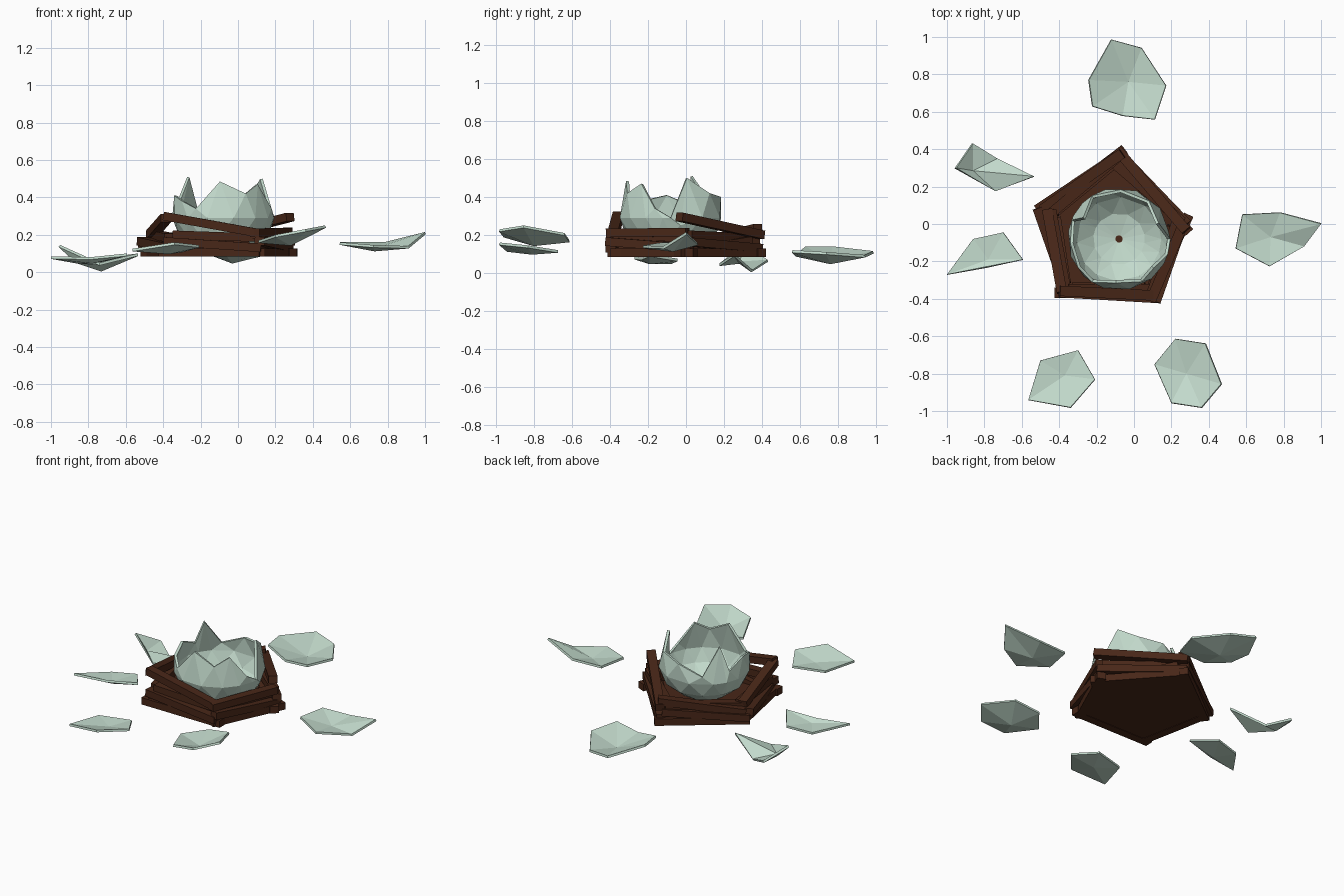
import bpy, bmesh, random
from math import sin, cos, radians, sqrt
from mathutils import Vector

if "Cube" in bpy.data.objects:
    bpy.data.objects.remove(bpy.data.objects["Cube"])
random.seed(4)


def material(name, color):
    m = bpy.data.materials.new(name)
    m.diffuse_color = (*color, 1)
    m.use_nodes = True
    m.node_tree.nodes["Principled BSDF"].inputs["Base Color"].default_value = m.diffuse_color
    return m


WOOD = material("dark_wood", (0.065, 0.02, 0.009))
SHELL = material("pale_shell", (0.55, 0.71, 0.61))


def add_object(name, bm, mat, thickness=0):
    mesh = bpy.data.meshes.new(name)
    bm.to_mesh(mesh)
    bm.free()
    mesh.materials.append(mat)
    ob = bpy.data.objects.new(name, mesh)
    bpy.context.collection.objects.link(ob)
    if thickness:
        mod = ob.modifiers.new("thickness", 'SOLIDIFY')
        mod.thickness = thickness
        mod.offset = -1
    return ob


def stick(name, a, b, width=0.055, height=0.045, roll=0):
    a, b = Vector(a), Vector(b)
    bm = bmesh.new()
    bmesh.ops.create_cube(bm, size=1)
    bmesh.ops.scale(bm, vec=((b - a).length, width, height), verts=bm.verts)
    ob = add_object(name, bm, WOOD)
    ob.rotation_mode = 'QUATERNION'
    ob.rotation_quaternion = (b - a).to_track_quat('X', 'Z')
    ob.rotation_quaternion.rotate(Vector((0, 0, 1)).rotation_difference(Vector((0, sin(roll), cos(roll)))))
    ob.location = (a + b) / 2


# Nest: stacked sticks along the sides of a pentagon
corners = [Vector(c) for c in ((-0.49, 0.07), (-0.38, -0.36), (0.10, -0.40), (0.28, 0.0), (-0.09, 0.39))]
middle = sum(corners, Vector((0, 0))) / 5
top_z = [(0.20, 0.29), (0.30, 0.21), (0.21, 0.215), (0.295, 0.20), (0.235, 0.16)]
for i in range(5):
    a0, b0 = corners[i], corners[(i + 1) % 5]
    # start z, end z, shrink towards the middle, overshoot past the corners
    layers = [(0.105, 0.105, 0.97, 0.06), (0.11, 0.17, 0.87, 0.02), (0.165, 0.13, 1.0, 0.03),
              (0.20, 0.185, 0.90, 0.04), (*top_z[i], 0.97, 0.05)]
    for j, (za, zb, shrink, over) in enumerate(layers):
        a, b = middle.lerp(a0, shrink), middle.lerp(b0, shrink)
        d = (b - a).normalized()
        n = Vector((d.y, -d.x)) * random.uniform(-0.025, 0.025)
        a, b = a - d * (over + random.uniform(-0.05, 0)) + n, b + d * (over + random.uniform(-0.05, 0)) - n
        stick(f"nest_stick_{i}_{j}", (*a, za), (*b, zb))

# Nest floor: closed pentagon cup
bm = bmesh.new()
rings = [[bm.verts.new((*middle.lerp(c, s), z)) for c in corners] for s, z in ((0.93, 0.085), (0.95, 0.12))]
bm.faces.new(rings[0][::-1])
bm.faces.new(rings[1])
for k in range(5):
    m = (k + 1) % 5
    bm.faces.new((rings[0][k], rings[0][m], rings[1][m], rings[1][k]))
add_object("nest_floor", bm, WOOD)

# Broken egg: faceted bowl with a jagged rim given as (angle, height)
rim = [(0, 0.29), (22, 0.50), (52, 0.42), (88, 0.40), (122, 0.34), (149, 0.51), (158, 0.36),
       (185, 0.41), (215, 0.38), (238, 0.34), (266, 0.485), (298, 0.42), (320, 0.47), (342, 0.34)]
CX, CY = -0.08, -0.08


def shell_radius(z):
    t = (z - 0.30) / (0.36 if z > 0.30 else 0.20)
    return 0.275 * sqrt(max(0, 1 - t * t))


bm = bmesh.new()
pole = bm.verts.new((CX, CY, 0.10))
rings = []
for level, z0 in enumerate((0.13, 0.20, 0.29, 1)):
    ring = []
    for k, (ang, top) in enumerate(rim):
        nxt = rim[(k + 1) % len(rim)][0] + (360 if k == len(rim) - 1 else 0)
        if level % 2 == 0:
            ang = (ang + nxt) / 2
        z = top if level == 3 else min(z0, top - 0.04 * (3 - level))
        r = shell_radius(z)
        ring.append(bm.verts.new((CX + r * cos(radians(ang)), CY + r * sin(radians(ang)), z)))
    rings.append(ring)
n = len(rim)
for k in range(n):
    m = (k + 1) % n
    bm.faces.new((pole, rings[0][m], rings[0][k]))
    for level in range(3):
        lo, hi = rings[level], rings[level + 1]
        if level % 2 == 0:
            bm.faces.new((lo[k], hi[m], hi[k]))
            bm.faces.new((lo[k], lo[m], hi[m]))
        else:
            bm.faces.new((lo[k], lo[m], hi[k]))
            bm.faces.new((lo[m], hi[m], hi[k]))
bmesh.ops.recalc_face_normals(bm, faces=bm.faces)
if pole.link_faces[0].normal.z > 0:
    bmesh.ops.reverse_faces(bm, faces=bm.faces)
add_object("broken_egg", bm, SHELL, 0.016)


# Scattered shards: first point is the hollow, the rest is the outline
def shard(name, hollow, outline):
    bm = bmesh.new()
    c = bm.verts.new(hollow)
    vs = [bm.verts.new(p) for p in outline]
    for a, b in zip(vs, vs[1:] + vs[:1]):
        f = bm.faces.new((c, a, b))
        f.normal_update()
        if f.normal.z < 0:
            f.normal_flip()
    add_object(name, bm, SHELL, 0.014)


shard("shard_back", (-0.03, 0.76, 0.06),
      [(-0.24, 0.77, 0.14), (-0.12, 0.985, 0.115), (0.04, 0.94, 0.095), (0.17, 0.74, 0.11),
       (0.11, 0.56, 0.12), (-0.06, 0.58, 0.10), (-0.22, 0.63, 0.14)])
shard("shard_right", (0.73, -0.07, 0.125),
      [(0.545, -0.13, 0.16), (0.58, 0.05, 0.16), (0.78, 0.06, 0.16), (1.0, 0.0, 0.215),
       (0.91, -0.12, 0.14), (0.725, -0.225, 0.145)])
shard("shard_front_right", (0.28, -0.80, 0.155),
      [(0.11, -0.75, 0.17), (0.22, -0.615, 0.175), (0.38, -0.64, 0.21), (0.465, -0.855, 0.25),
       (0.36, -0.98, 0.23), (0.20, -0.955, 0.20)])
shard("shard_front_left", (-0.37, -0.81, 0.11),
      [(-0.50, -0.73, 0.12), (-0.30, -0.675, 0.12), (-0.21, -0.83, 0.145), (-0.34, -0.98, 0.16),
       (-0.565, -0.94, 0.125)])
shard("shard_left", (-0.78, -0.19, 0.06),
      [(-1.0, -0.27, 0.085), (-0.86, -0.08, 0.06), (-0.70, -0.045, 0.075), (-0.595, -0.19, 0.10),
       (-0.79, -0.228, 0.08)])
shard("shard_back_left", (-0.86, 0.285, 0.06),
      [(-0.95, 0.30, 0.145), (-0.86, 0.43, 0.07), (-0.73, 0.35, 0.016), (-0.535, 0.255, 0.10),
       (-0.74, 0.175, 0.05)])
